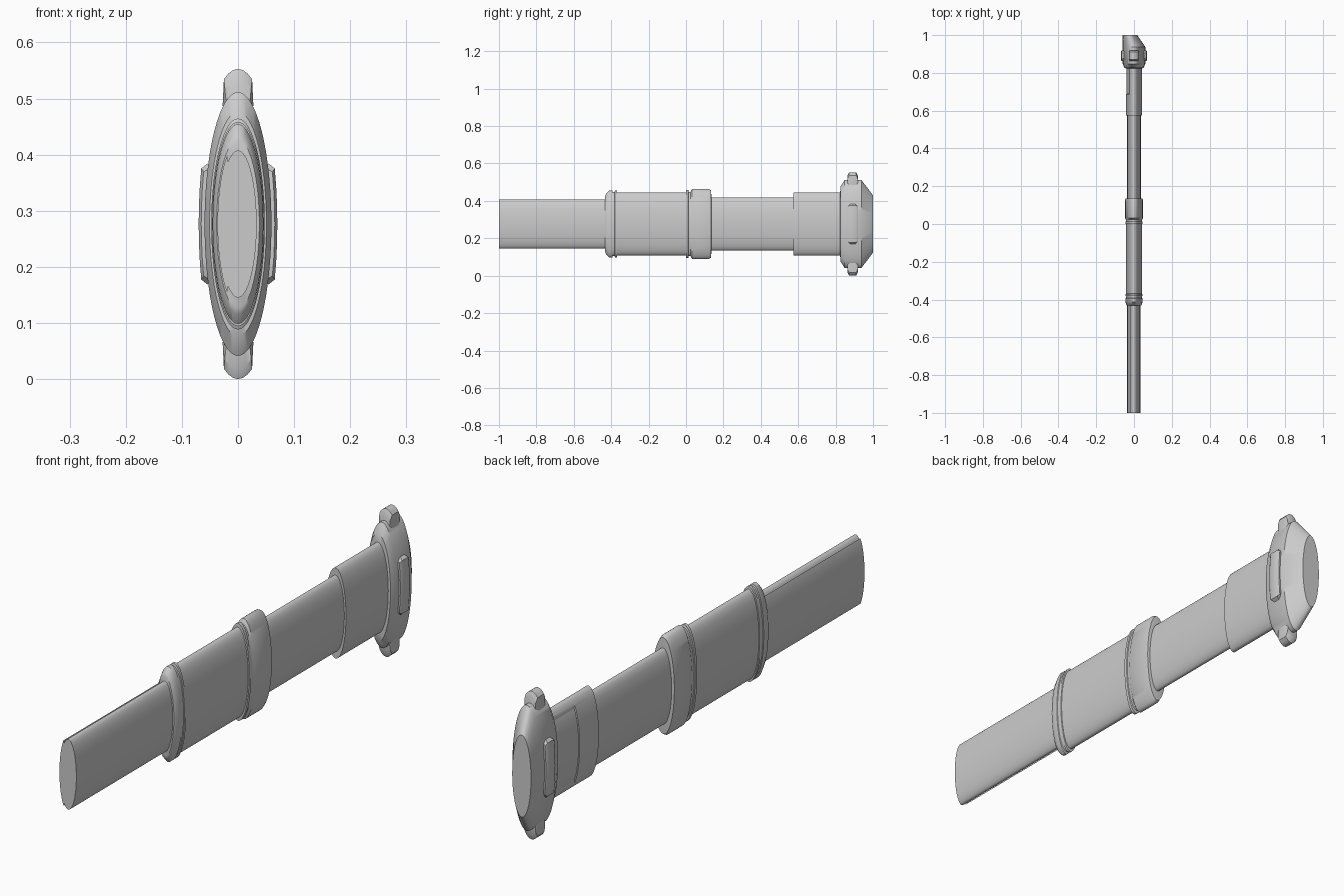
import bpy, bmesh
from math import sin, cos, pi, radians

if "Cube" in bpy.data.objects:
    bpy.data.objects.remove(bpy.data.objects["Cube"])

CZ = 0.2765      # height of the long axis
SQUASH = 0.2536  # every round section is flattened in x by this factor
SEG = 64


def finish(name, bm, angle=35):
    bmesh.ops.recalc_face_normals(bm, faces=bm.faces[:])
    me = bpy.data.meshes.new(name)
    bm.to_mesh(me)
    bm.free()
    ob = bpy.data.objects.new(name, me)
    bpy.context.collection.objects.link(ob)
    bpy.ops.object.select_all(action='DESELECT')
    bpy.context.view_layer.objects.active = ob
    ob.select_set(True)
    bpy.ops.object.shade_smooth_by_angle(angle=radians(angle))
    return ob


def loft(name, rings):
    """Skin a list of equal-length point rings and cap both ends."""
    bm = bmesh.new()
    vs = [[bm.verts.new(p) for p in r] for r in rings]
    n = len(vs[0])
    for a, b in zip(vs, vs[1:]):
        for i in range(n):
            j = (i + 1) % n
            bm.faces.new((a[i], a[j], b[j], b[i]))
    bm.faces.new(vs[0])
    bm.faces.new(vs[-1])
    return finish(name, bm)


def turned(name, profile, half_arc=58):
    """Profile rows: y, radius, x offset, radius factor on the -x side."""
    edge = radians(half_arc)
    angles = [2 * pi * i / SEG for i in range(SEG)]
    for s in (-1, 1):
        angles += [pi + s * (edge - 0.004), pi + s * (edge + 0.004)]
    angles.sort()
    rings = []
    for row in profile:
        y, r, dx, side = (tuple(row) + (0, 1))[:4] if len(row) == 2 else row
        ring = []
        for t in angles:
            q = r * (side if abs(t - pi) < edge else 1)
            ring.append((dx + q * cos(t) * SQUASH, y, CZ + q * sin(t)))
        rings.append(ring)
    return loft(name, rings)


# Front bar with a thin raised strip along its -x side
turned("front_bar", [(-1, 0.131, 0, 1.1), (-0.40, 0.131, 0, 1.1)])

# Front collar: bevelled lip, groove and thin ring
turned("front_collar", [(-0.432, 0.15), (-0.428, 0.160), (-0.412, 0.178),
                        (-0.394, 0.178), (-0.392, 0.170), (-0.382, 0.170),
                        (-0.380, 0.178), (-0.370, 0.178), (-0.368, 0.160)])

# Grip body
turned("grip_body", [(-0.39, 0.168), (0.02, 0.168)])

# Middle collar: thin ring, groove and wide band
turned("middle_collar", [(-0.002, 0.160), (0.0, 0.182), (0.012, 0.182),
                         (0.014, 0.172), (0.024, 0.172), (0.032, 0.188),
                         (0.120, 0.188), (0.134, 0.180), (0.136, 0.140)])

# Rear tube
turned("rear_tube", [(0.10, 0.142), (0.60, 0.142)])

# Rear sleeve with a shallow recess on the -x side
turned("rear_sleeve", [(0.575, 0.169), (0.688, 0.169), (0.690, 0.169, 0, 0.94),
                       (0.85, 0.169, 0, 0.94)])

# End cap: flange that tapers to an off-centre flat end
turned("end_cap", [(0.824, 0.165), (0.826, 0.200), (0.848, 0.235),
                   (0.938, 0.235), (1.0, 0.153, -0.022, 1)])

# Four bevelled lugs around the flange
LUG_Y = 0.891
STATIONS = [(-27, 0.238, 0.012), (-21, 0.2765, 0.019)]
STATIONS += [(a, 0.2765, 0.019) for a in (-14, -7, 0, 7, 14)]
STATIONS += [(21, 0.2765, 0.019), (27, 0.238, 0.012)]
for name, turn in (("lug_right", 0), ("lug_top", 90), ("lug_left", 180), ("lug_bottom", 270)):
    rings = []
    for a, top, w in STATIONS:
        t = radians(a + turn)
        rings.append([(r * cos(t) * SQUASH, LUG_Y + d, CZ + r * sin(t))
                      for r, d in ((0.21, -w - 0.009), (top - 0.018, -w - 0.009), (top, -w),
                                   (top, w), (top - 0.018, w + 0.009), (0.21, w + 0.009))])
    loft(name, rings)
